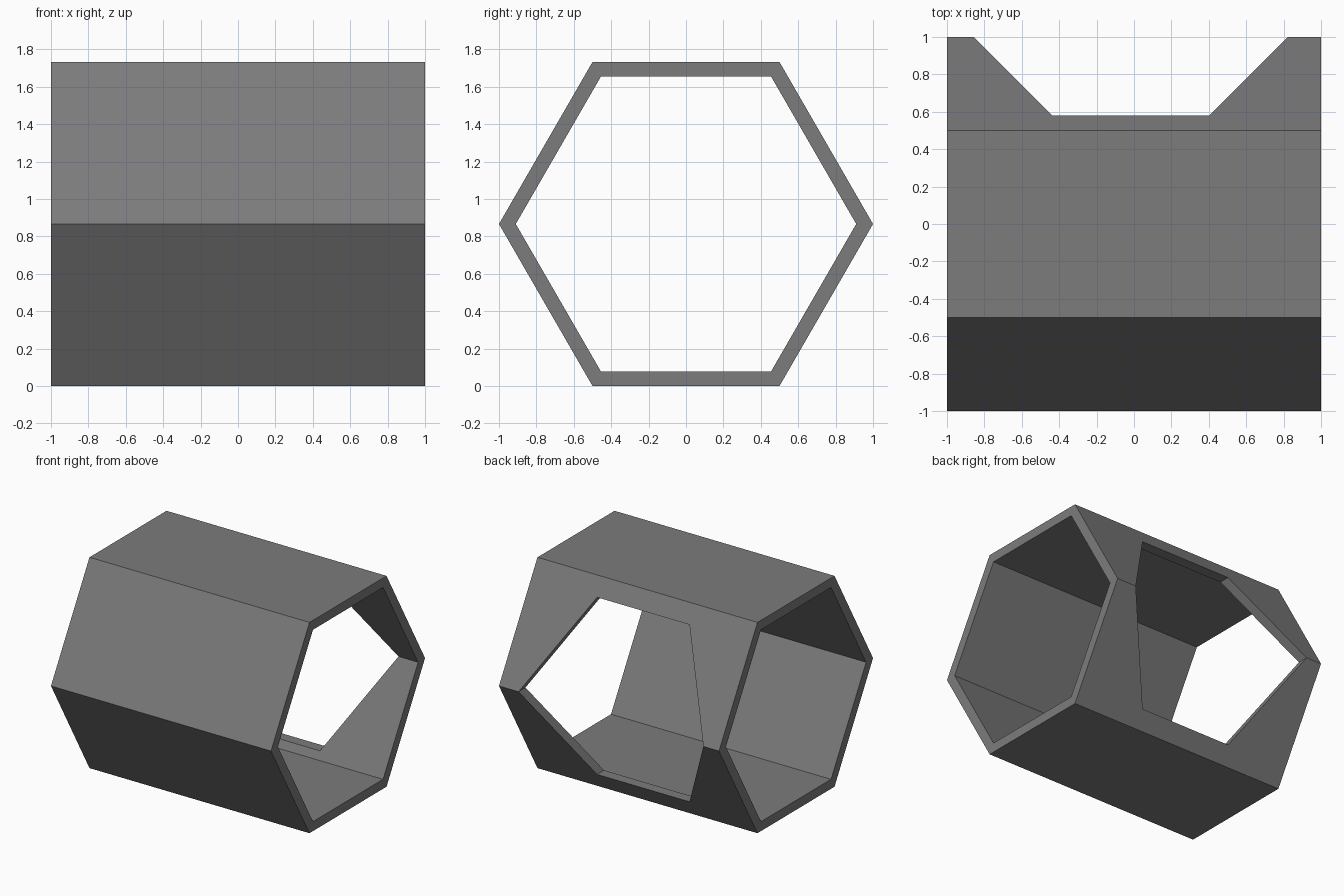
import bpy, bmesh, math

if "Cube" in bpy.data.objects:
    bpy.data.objects.remove(bpy.data.objects["Cube"])

R_OUT, R_IN, HALF = 1.0, 0.91, 1.0
ZC = R_OUT * math.sin(math.pi / 3)

grey = bpy.data.materials.new("dark grey")
grey.diffuse_color = (0.2, 0.2, 0.205, 1)
grey.use_nodes = True
grey.node_tree.nodes["Principled BSDF"].inputs["Base Color"].default_value = grey.diffuse_color


def hexagon(r):
    """Six corners with two of them on the horizontal axis."""
    return [(r * math.cos(i * math.pi / 3), r * math.sin(i * math.pi / 3)) for i in range(6)]


def make_object(name, bm):
    bmesh.ops.recalc_face_normals(bm, faces=bm.faces)
    mesh = bpy.data.meshes.new(name)
    bm.to_mesh(mesh)
    bm.free()
    mesh.materials.append(grey)
    obj = bpy.data.objects.new(name, mesh)
    bpy.context.collection.objects.link(obj)
    return obj


# Hexagonal tube lying along x, open at both ends
bm = bmesh.new()
rings = [[bm.verts.new((x, y, ZC + z)) for y, z in hexagon(r)]
         for x, r in ((-HALF, R_OUT), (HALF, R_OUT), (HALF, R_IN), (-HALF, R_IN))]
for a, b in zip(rings, rings[1:] + rings[:1]):
    for i in range(6):
        j = (i + 1) % 6
        bm.faces.new((a[i], a[j], b[j], b[i]))
tube = make_object("hexagonal_tube", bm)

# Hexagonal opening cut along y through the back wall only
bm = bmesh.new()
near, far = [[bm.verts.new((x - 0.018, y, ZC + z)) for x, z in hexagon(0.84)]
             for y in (0.2, 1.3)]
bm.faces.new(near)
bm.faces.new(far)
for i in range(6):
    j = (i + 1) % 6
    bm.faces.new((near[i], near[j], far[j], far[i]))
cutter = make_object("opening_cutter", bm)
cutter.hide_render = True

cut = tube.modifiers.new("back_opening", 'BOOLEAN')
cut.operation = 'DIFFERENCE'
cut.solver = 'EXACT'
cut.object = cutter
bpy.context.view_layer.objects.active = tube
tube.select_set(True)
bpy.ops.object.modifier_apply(modifier=cut.name)
bpy.data.objects.remove(cutter)
